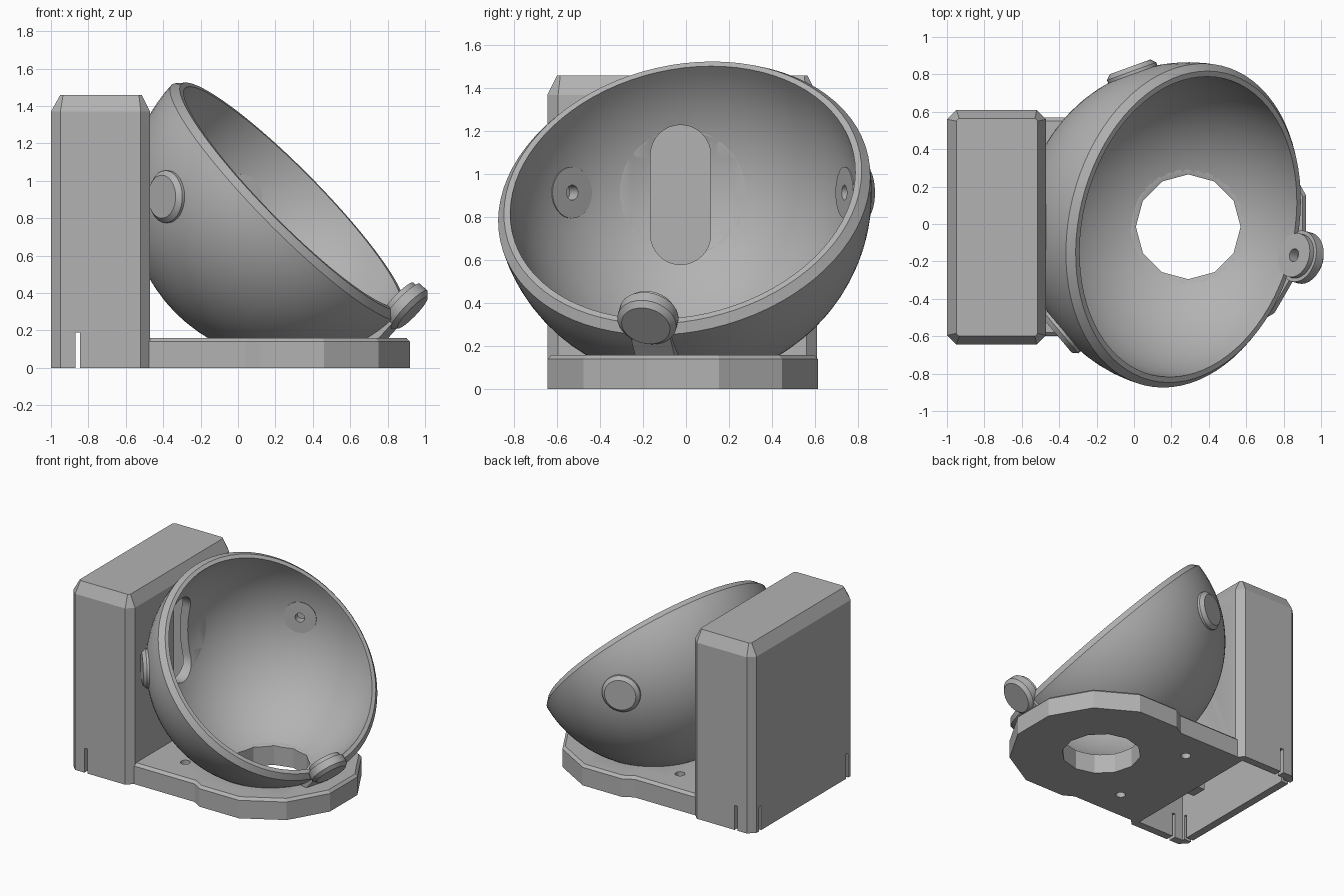
import bpy, bmesh, math
from mathutils import Vector, Matrix

if "Cube" in bpy.data.objects:
    bpy.data.objects.remove(bpy.data.objects["Cube"])

grey = bpy.data.materials.new("light_grey")
grey.diffuse_color = (0.45, 0.45, 0.45, 1)
grey.use_nodes = True
grey.node_tree.nodes["Principled BSDF"].inputs["Base Color"].default_value = grey.diffuse_color

C = Vector((0.29, -0.015, 0.915))          # bowl centre
R_OUT, R_IN = 0.88, 0.815
TILT = Vector((0.70, -0.17, 0.69)).normalized()


def make(name, bm, frame=None):
    bmesh.ops.remove_doubles(bm, verts=bm.verts, dist=1e-5)
    bmesh.ops.recalc_face_normals(bm, faces=bm.faces)
    me = bpy.data.meshes.new(name)
    bm.to_mesh(me)
    bm.free()
    ob = bpy.data.objects.new(name, me)
    bpy.context.collection.objects.link(ob)
    me.materials.append(grey)
    if frame:
        me.transform(frame)
    return ob


def axis_frame(direction, origin=C):
    return Matrix.Translation(origin) @ direction.to_track_quat('Z', 'Y').to_matrix().to_4x4()


def loft(name, sections, frame=None):
    """Solid through equal-length rings of points, capped at both ends."""
    bm = bmesh.new()
    rings = [[bm.verts.new(p) for p in s] for s in sections]
    n = len(rings[0])
    for a, b in zip(rings, rings[1:]):
        for i in range(n):
            j = (i + 1) % n
            bm.faces.new((a[i], a[j], b[j], b[i]))
    bm.faces.new(rings[0])
    bm.faces.new(rings[-1])
    return make(name, bm, frame)


def lathe(name, profile, frame, steps=48):
    bm = bmesh.new()
    vs = [bm.verts.new((r, 0, h)) for r, h in profile]
    es = [bm.edges.new(p) for p in zip(vs, vs[1:])]
    bmesh.ops.spin(bm, geom=vs + es, cent=(0, 0, 0), axis=(0, 0, 1),
                   angle=2 * math.pi, steps=steps, use_duplicate=False)
    return make(name, bm, frame)


def block(name, x0, x1, y0, y1, z0, z1, frame=None):
    return loft(name, [[(x0, y0, z), (x1, y0, z), (x1, y1, z), (x0, y1, z)] for z in (z0, z1)], frame)


def ngon(r, z, n=12, turn=0.0, c=(C.x, C.y)):
    return [(c[0] + r * math.cos(turn + 2 * math.pi * i / n),
             c[1] + r * math.sin(turn + 2 * math.pi * i / n), z) for i in range(n)]


def octagon(x0, x1, y0, y1, c, z):
    return [(x0 + c, y0, z), (x1 - c, y0, z), (x1, y0 + c, z), (x1, y1 - c, z),
            (x1 - c, y1, z), (x0 + c, y1, z), (x0, y1 - c, z), (x0, y0 + c, z)]


def combine(ob, others, op='DIFFERENCE'):
    for o in others:
        m = ob.modifiers.new("combine", 'BOOLEAN')
        m.operation, m.object, m.solver = op, o, 'EXACT'
        bpy.context.view_layer.objects.active = ob
        bpy.ops.object.modifier_apply(modifier=m.name)


def drop(*obs):
    for o in obs:
        bpy.data.objects.remove(o)


def arc(r, a0, a1, n):
    return [(r * math.cos(a0 + (a1 - a0) * i / n), r * math.sin(a0 + (a1 - a0) * i / n)) for i in range(n + 1)]


def direction(az, el=0):
    a, e = math.radians(az), math.radians(el)
    return Vector((math.cos(a) * math.cos(e), math.sin(a) * math.cos(e), math.sin(e)))


# Cutters: ball space, bottom hole, slot into the housing
ball = lathe("ball_cutter", [(abs(x), y) for x, y in arc(R_IN, -math.pi / 2, math.pi / 2, 32)],
             Matrix.Translation(C), 64)
hole = loft("hole_cutter", [ngon(0.28, -0.2), ngon(0.28, 0.4)])
slot_pts = [(y - 0.025, z) for y, z in
            [(0.14 * math.cos(t), 1.09 + 0.14 * math.sin(t)) for t in [math.pi * i / 16 for i in range(17)]] +
            [(0.14 * math.cos(t), 0.72 + 0.14 * math.sin(t)) for t in [math.pi * (1 + i / 16) for i in range(17)]]]
slot = loft("slot_cutter", [[(x, y, z) for y, z in slot_pts] for x in (-0.8, -0.2)])

# Bowl: half shell with a chamfered lip
s = math.asin(0.04 / R_OUT)
profile = (arc(R_IN, -math.pi / 2, 0, 24) + [(0.845, 0)] + arc(R_OUT, -s, -math.pi / 2, 24))
profile[0], profile[-1] = (0, -R_IN), (0, -R_OUT)
bowl = lathe("bowl", profile, axis_frame(TILT), 80)
combine(bowl, [hole, slot])

# Bearing pads: two on the sides, one low on the lip
pad_profile = [(0, 0.86), (0.035, 0.86), (0.035, 0.80), (0.12, 0.80), (0.12, 0.83),
               (0.14, 0.83), (0.14, 0.885), (0.115, 0.91), (0, 0.91)]
pads = []
for label, az, el in (("back", 110, 0), ("front", 220, 0), ("lip", -15, -43)):
    f = axis_frame(direction(az, el))
    seat = lathe("seat_cutter", [(0, 0.7), (0.1, 0.7), (0.1, 1.0), (0, 1.0)], f, 32)
    combine(bowl, [seat])
    drop(seat)
    pads.append(lathe(label + "_bearing_pad", pad_profile, f, 32))

# Rib carrying the lip pad down to the base
d = direction(-15, -43)
side = Vector((0, 0, 1)).cross(d).normalized()
down = side.cross(d).normalized()
if down.z > 0:
    down, side = -down, -side
m = Matrix((down, side, d)).transposed().to_4x4()
rib = block("lip_pad_rib", 0.05, 0.27, -0.095, 0.095, 0.835, 0.885, Matrix.Translation(C) @ m)

# Base plate: twelve-sided foot joined to a straight neck
t = math.radians(15)
base = loft("base_plate", [ngon(0.652, 0, turn=t), ngon(0.652, 0.14, turn=t), ngon(0.632, 0.16, turn=t)])
neck = loft("neck", [[(x0, y0, z), (x1, y0, z), (x1, y1, z), (x0, y1, z)] for x0, x1, y0, y1, z in
                     ((-0.52, 0.15, -0.60, 0.57, 0), (-0.52, 0.15, -0.60, 0.57, 0.14),
                      (-0.52, 0.15, -0.58, 0.55, 0.16))])
combine(base, [neck], 'UNION')
drop(neck)
combine(base, [hole, ball])
for y in (-0.375, 0.345):
    screw = loft("screw_cutter", [ngon(0.035, z, 16, c=(-0.19, y)) for z in (-0.1, 0.3)])
    combine(base, [screw])
    drop(screw)

# Housing: hollow tower, open below, with chamfered edges
housing = loft("housing", [octagon(-1, -0.47, -0.645, 0.61, 0.05, 0),
                           octagon(-1, -0.47, -0.645, 0.61, 0.05, 1.37),
                           octagon(-0.95, -0.515, -0.6, 0.565, 0.015, 1.46)])
cuts = [block("cavity", -0.94, -0.54, -0.585, 0.55, -0.1, 1.38),
        block("slit", -1.1, -0.9, -0.565, -0.54, -0.1, 0.19),
        block("slit", -1.1, -0.9, 0.505, 0.53, -0.1, 0.19),
        block("slit", -0.87, -0.845, -0.7, -0.5, -0.1, 0.19),
        block("slit", -0.87, -0.845, 0.5, 0.7, -0.1, 0.19)]
combine(housing, cuts + [ball, slot])
drop(*cuts)
drop(ball, hole, slot)

# Small inner post under the housing
post = block("inner_post", -0.62, -0.53, -0.08, 0.04, 0.02, 0.16)

for ob in [bowl, base, housing, rib, post] + pads:
    bpy.ops.object.select_all(action='DESELECT')
    ob.select_set(True)
    bpy.context.view_layer.objects.active = ob
    bpy.ops.object.shade_smooth_by_angle(angle=math.radians(20))
